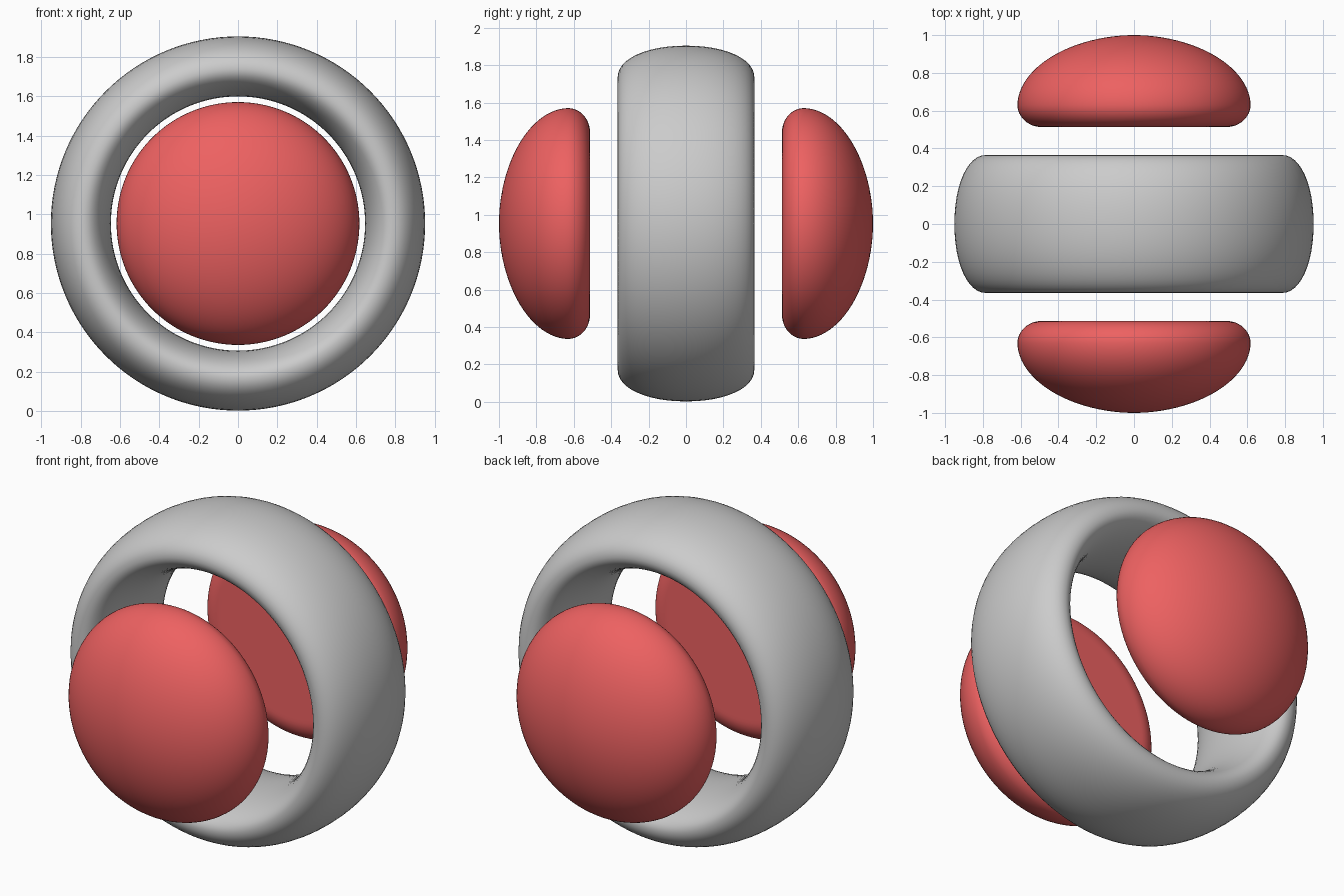
import bpy, bmesh
from math import sin, cos, pi, copysign

if "Cube" in bpy.data.objects:
    bpy.data.objects.remove(bpy.data.objects["Cube"])

CZ = 0.953   # height of the shared axis
SEG = 128


def spow(v, e):
    return copysign(abs(v) ** e, v)


def lathe(name, profile, closed):
    """Revolve (radius, y) points around the horizontal y axis."""
    bm = bmesh.new()
    rings = []
    for r, y in profile:
        if r < 1e-5:
            rings.append([bm.verts.new((0, y, CZ))] * SEG)
        else:
            rings.append([bm.verts.new((r * cos(2 * pi * i / SEG), y, CZ + r * sin(2 * pi * i / SEG)))
                          for i in range(SEG)])
    pairs = list(zip(rings, rings[1:]))
    if closed:
        pairs.append((rings[-1], rings[0]))
    for a, b in pairs:
        for i in range(SEG):
            j = (i + 1) % SEG
            bm.faces.new(list(dict.fromkeys((a[i], a[j], b[j], b[i]))))
    bmesh.ops.recalc_face_normals(bm, faces=bm.faces)
    for f in bm.faces:
        f.smooth = True
    mesh = bpy.data.meshes.new(name)
    bm.to_mesh(mesh)
    bm.free()
    ob = bpy.data.objects.new(name, mesh)
    bpy.context.collection.objects.link(ob)
    return ob


# Outer ring: oval cross-section, a little fuller on the outside
ring_profile = []
for k in range(48):
    a = 2 * pi * k / 48
    half = 0.167 if cos(a) > 0 else 0.138
    ring_profile.append((0.784 + half * spow(cos(a), 0.96), 0.365 * spow(sin(a), 0.96)))
lathe("outer_ring", ring_profile, True)

# Domed buttons: flat inner face, rounded rim, elliptical dome
red = bpy.data.materials.new("red")
red.diffuse_color = (0.85, 0.12, 0.12, 1)
red.use_nodes = True
red.node_tree.nodes["Principled BSDF"].inputs["Base Color"].default_value = red.diffuse_color
R, RIM_Y = 0.617, 0.63
half_profile = [(0, 0.513), (0.25, 0.513), (0.47, 0.513)]
for k in range(13):
    a = pi / 2 * k / 12
    half_profile.append((R - 0.13 * (1 - sin(a)), RIM_Y - 0.117 * cos(a)))
for k in range(1, 25):
    a = pi / 2 * k / 24
    half_profile.append((R * cos(a) ** 1.03 if k < 24 else 0, RIM_Y + 0.37 * sin(a) ** 1.03))
for name, side in (("front_button", -1), ("back_button", 1)):
    ob = lathe(name, [(r, side * y) for r, y in half_profile], False)
    ob.data.materials.append(red)
